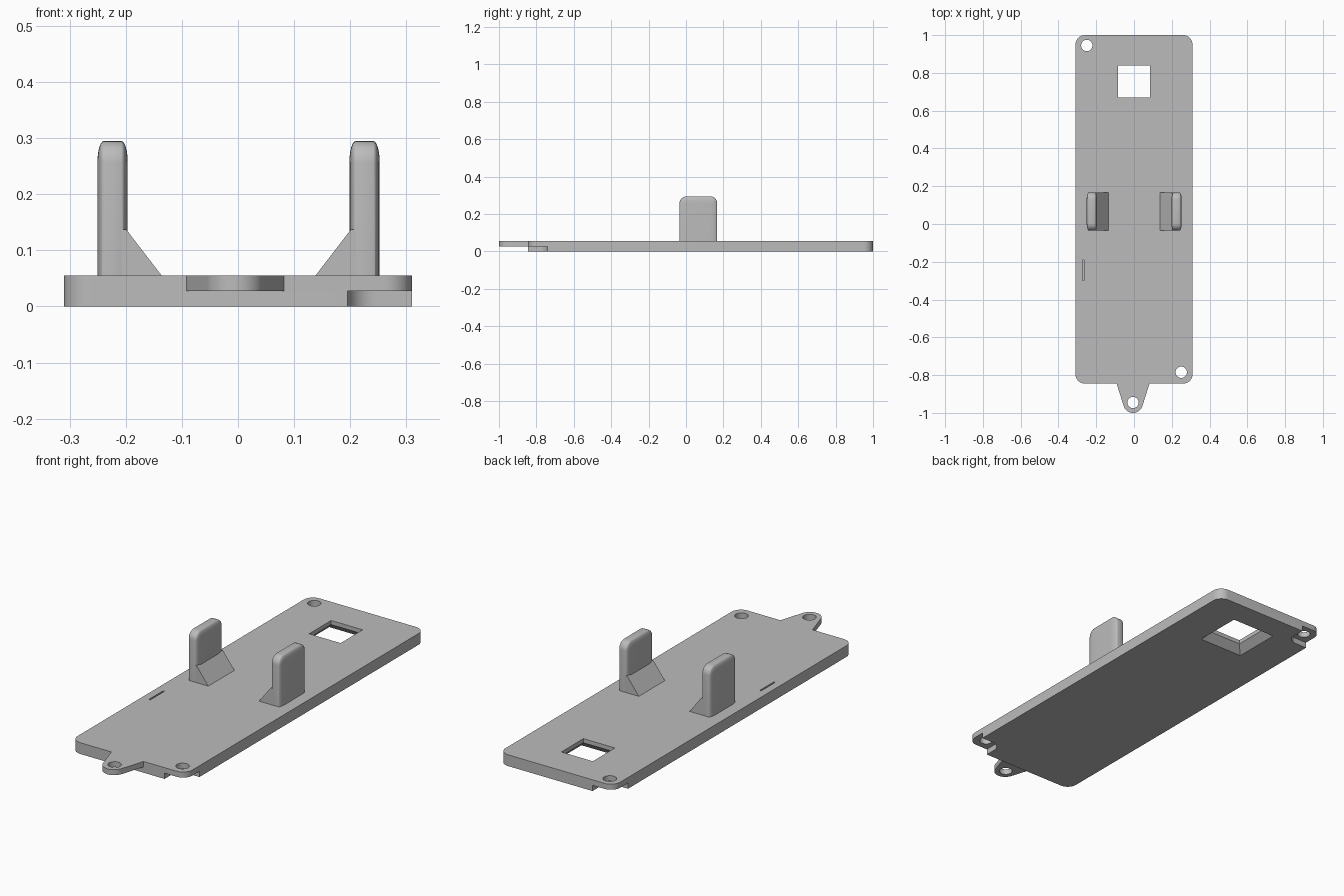
import bpy, bmesh, math
from mathutils import Matrix

if "Cube" in bpy.data.objects:
    bpy.data.objects.remove(bpy.data.objects["Cube"])

grey = bpy.data.materials.new("light grey")
grey.diffuse_color = (0.5, 0.5, 0.5, 1)
grey.use_nodes = True
grey.node_tree.nodes["Principled BSDF"].inputs["Base Color"].default_value = grey.diffuse_color


def make(name, bm):
    bmesh.ops.recalc_face_normals(bm, faces=bm.faces)
    mesh = bpy.data.meshes.new(name)
    bm.to_mesh(mesh)
    bm.free()
    mesh.materials.append(grey)
    ob = bpy.data.objects.new(name, mesh)
    bpy.context.collection.objects.link(ob)
    return ob


def prism(name, pts, z0, z1):
    """Extrude an outline from z0 to z1."""
    bm = bmesh.new()
    f = bm.faces.new([bm.verts.new((x, y, z0)) for x, y in pts])
    r = bmesh.ops.extrude_face_region(bm, geom=[f])
    for v in r["geom"]:
        if isinstance(v, bmesh.types.BMVert):
            v.co.z = z1
    return make(name, bm)


def arc(cx, cy, r, a0, a1, n=10):
    return [(cx + r * math.cos(math.radians(a0 + (a1 - a0) * i / n)),
             cy + r * math.sin(math.radians(a0 + (a1 - a0) * i / n))) for i in range(n + 1)]


def rounded(x0, x1, y0, y1, r):
    return (arc(x1 - r, y1 - r, r, 0, 90) + arc(x0 + r, y1 - r, r, 90, 180)
            + arc(x0 + r, y0 + r, r, 180, 270) + arc(x1 - r, y0 + r, r, 270, 360))


def cut(target, cutter):
    m = target.modifiers.new("cut", "BOOLEAN")
    m.operation, m.solver, m.object = "DIFFERENCE", "EXACT", cutter
    bpy.context.view_layer.objects.active = target
    bpy.ops.object.modifier_apply(modifier=m.name)
    bpy.data.objects.remove(cutter)


def hole(target, x, y):
    cut(target, prism("hole_cutter", arc(x, y, 0.03, 0, 350, 35), -0.1, 0.2))


T, H = 0.055, 0.028   # plate thickness, tab underside height

# Base plate with rounded corners
plate = prism("base_plate", rounded(-0.31, 0.31, -0.845, 1.0, 0.05), 0, T)

# Stepped recesses under two opposite corners, then their screw holes
cut(plate, prism("recess_cutter", rounded(0.195, 0.6, -1.2, -0.74, 0.05), -0.1, H))
cut(plate, prism("recess_cutter", rounded(-0.6, -0.195, 0.89, 1.3, 0.05), -0.1, H))
hole(plate, 0.25, -0.785)
hole(plate, -0.25, 0.945)

# Square window flaring out towards the underside
bm = bmesh.new()
rings = []
for half, z in ((0.13, -0.01), (0.085, 0.035), (0.085, 0.1)):
    rings.append([bm.verts.new((sx * half, 0.755 + sy * half, z))
                  for sx, sy in ((-1, -1), (1, -1), (1, 1), (-1, 1))])
for a, b in zip(rings, rings[1:]):
    for i in range(4):
        j = (i + 1) % 4
        bm.faces.new((a[i], a[j], b[j], b[i]))
bm.faces.new(rings[0])
bm.faces.new(rings[-1])
cut(plate, make("window_cutter", bm))

# Thin slot in the top
cut(plate, prism("slot_cutter", [(-0.272, -0.3), (-0.264, -0.3), (-0.264, -0.19), (-0.272, -0.19)], 0.03, 0.1))

# Tapered front tab with screw hole
tab = prism("front_tab", [(0.082, -0.845), (-0.092, -0.845)]
            + arc(-0.005, -0.948, 0.052, 196, 344, 16), H, T)
hole(tab, -0.005, -0.945)

# Pair of rounded posts with sloping gussets on their inner sides
Y0, Y1 = -0.035, 0.167
for side, label in ((-1, "left"), (1, "right")):
    cx = 0.001 + side * 0.2245
    bm = bmesh.new()
    bmesh.ops.create_cube(bm, size=1)
    squash = 0.3
    bmesh.ops.transform(bm, verts=bm.verts, matrix=Matrix.Diagonal((0.054 / squash, Y1 - Y0, 0.26, 1)))
    edges = [e for e in bm.edges if max(v.co.z for v in e.verts) > 0]
    bmesh.ops.bevel(bm, geom=edges, offset=0.038, segments=6, profile=0.5, affect="EDGES")
    bmesh.ops.transform(bm, verts=bm.verts, matrix=Matrix.Translation((cx, (Y0 + Y1) / 2, 0.165))
                        @ Matrix.Diagonal((squash, 1, 1, 1)))
    make(label + "_post", bm)

    bm = bmesh.new()
    prof = [(0.137, 0.05), (0.137, T), (0.2, 0.137), (0.215, 0.137), (0.215, 0.05)]
    ends = [[bm.verts.new((0.001 + side * x, y, z)) for x, z in prof] for y in (Y0, Y1)]
    for e in ends:
        bm.faces.new(e)
    for i in range(len(prof)):
        j = (i + 1) % len(prof)
        bm.faces.new((ends[0][i], ends[0][j], ends[1][j], ends[1][i]))
    make(label + "_gusset", bm)

# Smooth the rounded walls, keep hard edges
for ob in bpy.context.scene.objects:
    ob.select_set(True)
    bpy.context.view_layer.objects.active = ob
bpy.ops.object.shade_smooth_by_angle(angle=math.radians(30))
